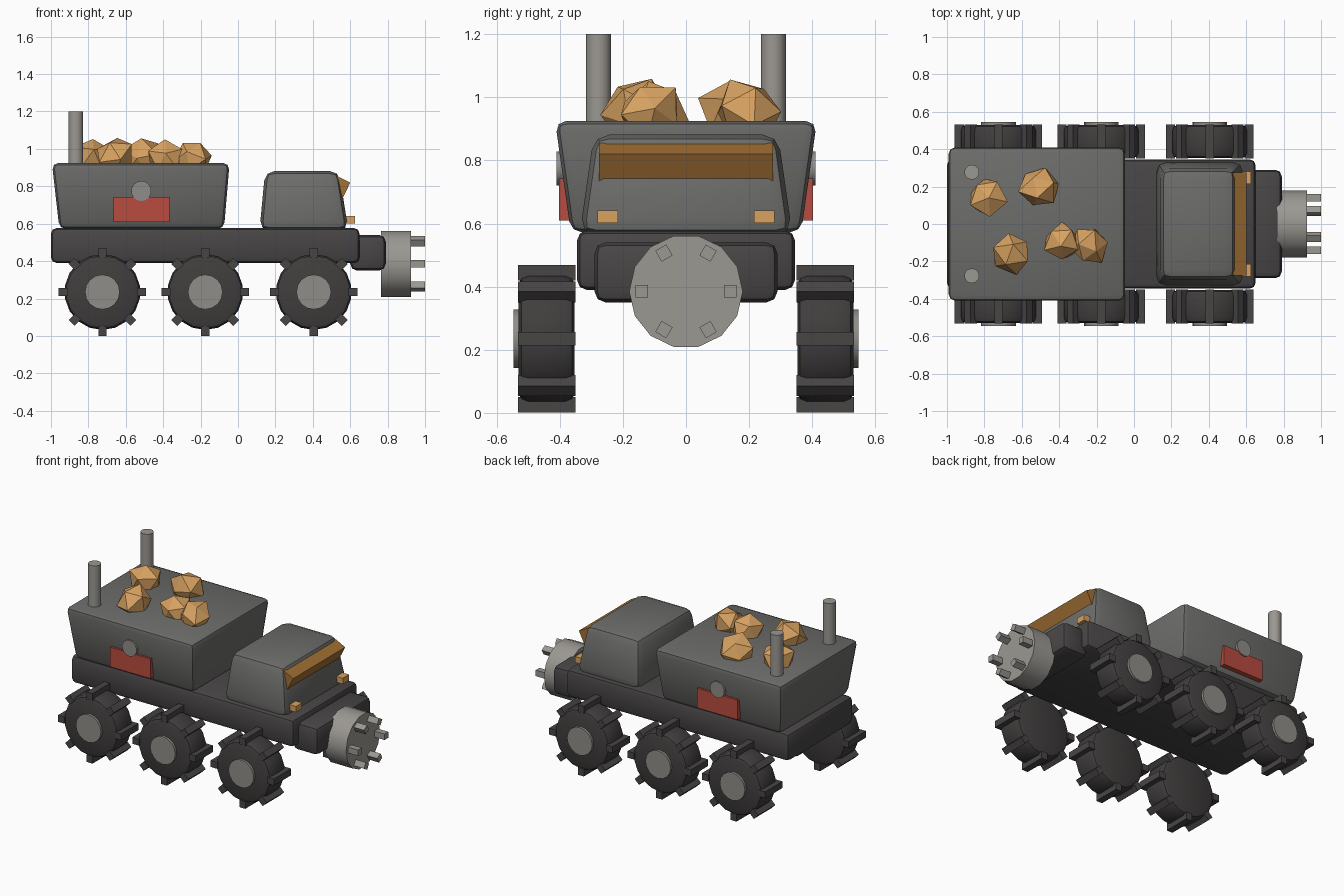
import bpy, bmesh, math, random
from mathutils import Matrix, Vector

if "Cube" in bpy.data.objects:
    bpy.data.objects.remove(bpy.data.objects["Cube"])

random.seed(4)


def material(name, r, g, b):
    m = bpy.data.materials.new(name)
    m.diffuse_color = (r, g, b, 1)
    m.use_nodes = True
    m.node_tree.nodes["Principled BSDF"].inputs["Base Color"].default_value = m.diffuse_color
    return m


GREY = material("body grey", 0.15, 0.15, 0.145)
DARK = material("chassis dark grey", 0.065, 0.06, 0.06)
RUBBER = material("tyre black", 0.052, 0.048, 0.047)
METAL = material("light metal", 0.33, 0.315, 0.29)
HUB = material("hub grey", 0.28, 0.27, 0.25)
RED = material("plate red", 0.48, 0.07, 0.05)
ORE = material("ore orange", 0.68, 0.36, 0.12)
GLASS = material("amber glass", 0.36, 0.16, 0.035)


def finish(bm, name, mat, smooth=30):
    bmesh.ops.recalc_face_normals(bm, faces=bm.faces)
    me = bpy.data.meshes.new(name)
    bm.to_mesh(me)
    bm.free()
    me.materials.append(mat)
    if smooth:
        me.shade_smooth()
        me.set_sharp_from_angle(angle=math.radians(smooth))
    ob = bpy.data.objects.new(name, me)
    bpy.context.collection.objects.link(ob)
    return ob


def box(name, mat, lo, hi, bevel=0, segs=2, taper=(0, 0, 0), matrix=None):
    """Box from lo to hi; taper pulls the top in by (back x, front x, y)."""
    bm = bmesh.new()
    bmesh.ops.create_cube(bm, size=1)
    lo, hi = Vector(lo), Vector(hi)
    for v in bm.verts:
        top, right, back = v.co.z > 0, v.co.x > 0, v.co.y > 0
        v.co = Vector([lo[i] + (hi[i] - lo[i]) * (v.co[i] + 0.5) for i in range(3)])
        if top:
            v.co.x += -taper[1] if right else taper[0]
            v.co.y += -taper[2] if back else taper[2]
    if bevel:
        bmesh.ops.bevel(bm, geom=bm.edges[:], offset=bevel, segments=segs,
                        profile=0.5, affect='EDGES')
    if matrix:
        bm.transform(matrix)
    return finish(bm, name, mat)


def cylinder(name, mat, centre, radius, length, axis, sides, bevel=0):
    bm = bmesh.new()
    bmesh.ops.create_cone(bm, cap_ends=True, segments=sides, radius1=radius,
                          radius2=radius, depth=length)
    if bevel:
        rim = [e for e in bm.edges if abs(e.verts[0].co.z - e.verts[1].co.z) < 1e-5]
        bmesh.ops.bevel(bm, geom=rim, offset=bevel, segments=2, profile=0.5, affect='EDGES')
    rot = {'X': Matrix.Rotation(math.pi / 2, 4, 'Y'),
           'Y': Matrix.Rotation(math.pi / 2, 4, 'X'),
           'Z': Matrix.Identity(4)}[axis]
    bm.transform(Matrix.Translation(centre) @ rot)
    return finish(bm, name, mat)


# Main bodies
box("chassis", DARK, (-1.0, -0.345, 0.39), (0.65, 0.345, 0.577), 0.03)
box("nose_block", DARK, (0.6, -0.29, 0.35), (0.79, 0.29, 0.54), 0.035)
box("cargo_hopper", GREY, (-0.955, -0.365, 0.572), (-0.075, 0.365, 0.925), 0.035,
    taper=(-0.04, -0.03, -0.05))
box("cab", GREY, (0.115, -0.337, 0.565), (0.59, 0.337, 0.882), 0.05,
    taper=(0.03, 0.05, 0.045))

# Windscreen, leaning forward out of the cab
lean = Matrix.Translation((0.52, 0, 0.748)) @ Matrix.Rotation(math.radians(26.5), 4, 'Y')
box("windscreen", GLASS, (-0.04, -0.275, -0.1), (0.04, 0.275, 0.1), matrix=lean)

# Drill head with a ring of teeth
drill = Vector((0, 0, 0.385))
cylinder("drill_head", METAL, drill + Vector((0.845, 0, 0)), 0.18, 0.16, 'X', 14)
for i in range(6):
    spin = Matrix.Translation(drill) @ Matrix.Rotation(i * math.pi / 3, 4, 'X')
    box("drill_tooth", METAL, (0.9, 0.12, -0.02), (1.0, 0.16, 0.02), matrix=spin)

# Parts mirrored on both sides
for s in (-1, 1):
    y0, y1 = sorted((s * 0.215, s * 0.28))
    box("headlight", ORE, (0.55, y0, 0.602), (0.625, y1, 0.642))
    cylinder("exhaust_pipe", METAL, (-0.867, s * 0.277, 1.04), 0.04, 0.32, 'Z', 14)
    y0, y1 = sorted((s * 0.35, s * 0.403))
    box("side_plate", RED, (-0.665, y0, 0.61), (-0.365, y1, 0.742))
    cylinder("side_disc", HUB, (-0.517, s * 0.385, 0.775), 0.054, 0.05, 'Y', 14)
    # Wheels: tyre, hub cap and eight tread lugs
    for x in (-0.725, -0.175, 0.405):
        c = Vector((x, 0, 0.235))
        cylinder("tyre", RUBBER, c + Vector((0, s * 0.4415, 0)), 0.203, 0.177, 'Y', 18, 0.03)
        cylinder("hub_cap", HUB, c + Vector((0, s * 0.52, 0)), 0.093, 0.052, 'Y', 16)
        y0, y1 = sorted((s * 0.35, s * 0.533))
        for k in range(8):
            turn = Matrix.Translation(c) @ Matrix.Rotation(k * math.pi / 4, 4, 'Y')
            box("tread_lug", DARK, (-0.022, y0, 0.185), (0.022, y1, 0.234), matrix=turn)

# Ore lumps: jittered icosahedra
for x, y, r in ((-0.785, 0.145, 0.11), (-0.51, 0.195, 0.11), (-0.65, -0.155, 0.108),
                (-0.385, -0.1, 0.108), (-0.24, -0.115, 0.108)):
    bm = bmesh.new()
    bmesh.ops.create_icosphere(bm, subdivisions=1, radius=r)
    for v in bm.verts:
        v.co *= random.uniform(0.84, 1.12)
    turn = Matrix.Rotation(random.uniform(0, 6), 4, 'Z') @ Matrix.Rotation(random.uniform(0, 1), 4, 'X')
    bm.transform(Matrix.Translation((x, y, 0.952)) @ turn)
    finish(bm, "ore_lump", ORE, smooth=0)
